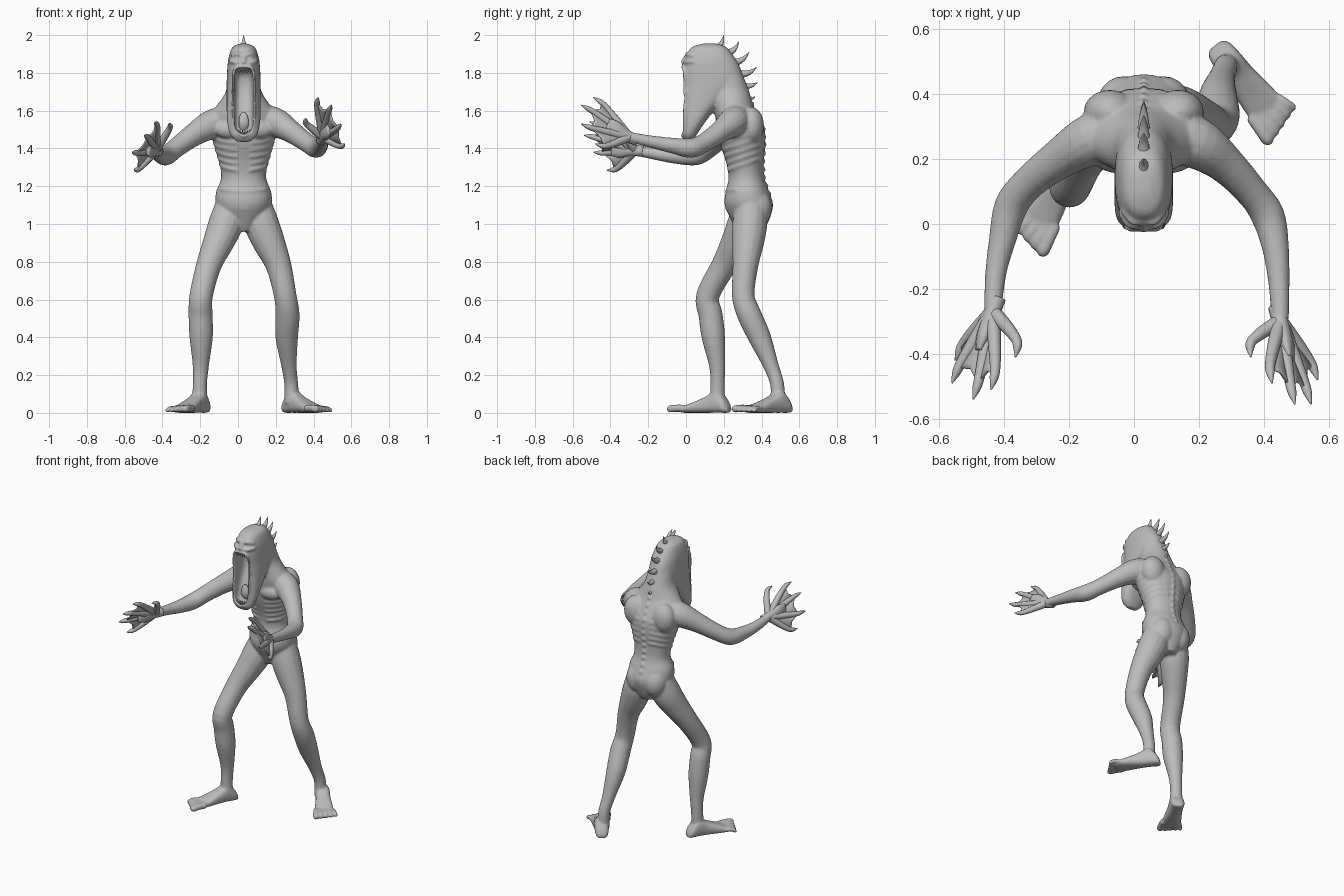
import bpy, bmesh, math
from mathutils import Vector, Matrix

if "Cube" in bpy.data.objects:
    bpy.data.objects.remove(bpy.data.objects["Cube"])

skin = bpy.data.materials.new("grey_skin")
skin.use_nodes = True
skin.diffuse_color = (0.5, 0.5, 0.5, 1)
skin.node_tree.nodes["Principled BSDF"].inputs["Base Color"].default_value = (0.5, 0.5, 0.5, 1)
X, Y, Z = Vector((1, 0, 0)), Vector((0, 1, 0)), Vector((0, 0, 1))
MID = 0.03


def catmull(rows, steps):
    """Smooth curve through rows of equal length."""
    out = []
    for i in range(len(rows) - 1):
        a, b, c, d = (rows[max(0, min(len(rows) - 1, i + k))] for k in (-1, 0, 1, 2))
        for s in range(steps):
            t = s / steps
            out.append([q + t * ((r - p) / 2 + t * ((2 * p - 5 * q + 4 * r - w) / 2
                        + t * (3 * q - p - 3 * r + w) / 2)) for p, q, r, w in zip(a, b, c, d)])
    return out + [list(rows[-1])]


def loft(bm, rows, ref=Z, axis=None, sides=16, steps=4, power=1.0):
    """Closed skin over elliptical sections (x, y, z, side radius, up radius)."""
    rows = catmull([tuple(r) if len(r) == 5 else (*r, r[-1]) for r in rows], steps)
    pts = [Vector(r[:3]) for r in rows]
    rings = []
    for i, r in enumerate(rows):
        tan = axis or (pts[min(i + 1, len(pts) - 1)] - pts[max(i - 1, 0)]).normalized()
        side = tan.cross(ref).normalized()
        up = side.cross(tan)
        ring = []
        for k in range(sides):
            a = math.tau * k / sides
            c, s = (math.copysign(abs(f) ** power, f) for f in (math.cos(a), math.sin(a)))
            ring.append(bm.verts.new(pts[i] + side * c * max(r[3], .001) + up * s * max(r[4], .001)))
        rings.append(ring)
    for lo, hi in zip(rings, rings[1:]):
        for k in range(sides):
            n = (k + 1) % sides
            bm.faces.new((lo[k], lo[n], hi[n], hi[k]))
    bm.faces.new(rings[0][::-1])
    bm.faces.new(rings[-1])


def ball(bm, place, size):
    bmesh.ops.create_icosphere(bm, subdivisions=3, radius=1,
                               matrix=Matrix.Translation(place) @ Matrix.Diagonal((*size, 1)))


def finish(name, bm):
    bmesh.ops.recalc_face_normals(bm, faces=bm.faces)
    for f in bm.faces:
        f.smooth = True
    mesh = bpy.data.meshes.new(name)
    bm.to_mesh(mesh)
    bm.free()
    mesh.materials.append(skin)
    ob = bpy.data.objects.new(name, mesh)
    bpy.context.scene.collection.objects.link(ob)
    return ob


# Head: long hanging jaw, given as height, front, back, half width
head = bmesh.new()
profile = [(1.955, .09, .16, .02), (1.935, .03, .215, .06), (1.88, -.005, .258, .08),
           (1.82, -.02, .29, .087), (1.75, -.018, .30, .09), (1.68, -.018, .23, .09),
           (1.6, -.018, .15, .09), (1.53, -.02, .095, .086), (1.47, -.02, .055, .07), (1.435, .0, .03, .035)]
loft(head, [(MID, (f + b) / 2, z, w, (b - f) / 2) for z, f, b, w in reversed(profile)],
     ref=Y, axis=Z, sides=32, power=.82)
head_ob = finish("head", head)

# Mouth cavity and eye sockets are cut from the head
cut = bmesh.new()
cavity = [(1.46, .02, .02), (1.49, .03, .045), (1.6, .065, .05), (1.7, .1, .05), (1.78, .1, .048), (1.825, .06, .036)]
loft(cut, [(MID, (b - .1) / 2, z, w, (b + .1) / 2) for z, b, w in cavity], ref=Y, axis=Z, sides=24, power=.6)
for s in (-1, 1):
    ball(cut, (MID + s * .036, -.008, 1.882), (.02, .026, .013))
cutter = finish("mouth_cutter", cut)
cutter.hide_render = True
mod = head_ob.modifiers.new("mouth", "BOOLEAN")
mod.operation, mod.object, mod.solver = "DIFFERENCE", cutter, "EXACT"
body = bmesh.new()
body.from_mesh(head_ob.evaluated_get(bpy.context.evaluated_depsgraph_get()).to_mesh())
for ob in (head_ob, cutter):
    bpy.data.objects.remove(ob)

# Torso: height, centre y, half width, half depth
torso = [(.96, .34, .05, .07), (1.02, .34, .105, .1), (1.1, .333, .146, .128), (1.17, .325, .146, .115),
         (1.24, .32, .12, .095), (1.32, .312, .128, .098), (1.42, .3, .158, .118), (1.5, .29, .18, .125),
         (1.57, .27, .185, .115), (1.63, .25, .14, .105), (1.7, .235, .095, .1), (1.78, .22, .08, .085)]
loft(body, [(MID, y, z, w, d) for z, y, w, d in torso], ref=Y, axis=Z, sides=32)


def section(z):
    for a, b in zip(torso, torso[1:]):
        if a[0] <= z <= b[0]:
            t = (z - a[0]) / (b[0] - a[0])
            return [p + t * (q - p) for p, q in zip(a, b)]
    return torso[-1]


# Ribs, buttocks, chest muscles, shoulder blades, belly folds and spine knobs
for s in (-1, 1):
    for i in range(6):
        rib = []
        for deg in range(-75, 80, 15):
            a = math.radians(deg)
            z = 1.32 + .036 * i + .035 * math.sin(a)
            _, y, w, d = section(z)
            rib.append((MID + s * w * math.cos(a) * .955, y + d * math.sin(a) * .955, z, .011))
        loft(body, rib, sides=8, steps=2)
    ball(body, (MID + s * .062, .375, 1.085), (.08, .08, .1))
    ball(body, (MID + s * .07, .20, 1.5), (.085, .045, .05))
    ball(body, (MID + s * .105, .345, 1.52), (.08, .068, .1))
for i in range(3):
    z = 1.08 + i * .045
    _, y, w, d = section(z)
    loft(body, [(MID + w * .97 * math.sin(t / 5), y - d * .96 * math.cos(t / 5), z + .012 * abs(t) / 4, .009)
                for t in range(-5, 6)], sides=8, steps=2)
for i in range(12):
    z = 1.16 + i * .043
    _, y, w, d = section(z)
    ball(body, (MID, y + d - .003, z), (.012, .013, .015))

# Face: brows, cheeks, lips, eyes, nose
for s in (-1, 1):
    loft(body, [(MID + s * .005, .004, 1.893, .009), (MID + s * .035, .006, 1.902, .01),
                (MID + s * .066, .04, 1.89, .008)], sides=8)
    loft(body, [(MID + s * .02, -.01, 1.85, .008), (MID + s * .05, -.002, 1.858, .01),
                (MID + s * .075, .04, 1.86, .008)], sides=8)
    loft(body, [(MID, -.02, 1.832, .008), (MID + s * .044, -.016, 1.824, .008), (MID + s * .058, -.01, 1.77, .006),
                (MID + s * .06, -.01, 1.6, .006), (MID + s * .045, -.012, 1.5, .007), (MID, -.018, 1.465, .01)], sides=8)
    ball(body, (MID + s * .036, .018, 1.882), (.014, .014, .012))
loft(body, [(MID, .008, 1.9, .008), (MID, -.014, 1.87, .009), (MID, -.018, 1.852, .014)], ref=Y, sides=8)

# Arms
arms = {
    "left": [(.09, .28, 1.555, .075), (.19, .25, 1.54, .08), (.28, .185, 1.49, .06), (.365, .095, 1.43, .05),
             (.412, .025, 1.402, .052), (.435, -.07, 1.415, .042), (.446, -.18, 1.435, .033), (.45, -.3, 1.46, .027)],
    "right": [(-.03, .29, 1.545, .075), (-.13, .26, 1.53, .08), (-.23, .2, 1.475, .062), (-.325, .125, 1.405, .052),
              (-.378, .055, 1.363, .052), (-.405, -.05, 1.36, .042), (-.425, -.15, 1.37, .033), (-.435, -.27, 1.39, .027)]}
for arm in arms.values():
    loft(body, arm)

# Legs
legs = [
    [(.1, .345, 1.1, .08), (.125, .338, 1.0, .092), (.165, .328, .9, .085), (.215, .315, .78, .068), (.25, .303, .62, .06),
     (.262, .335, .52, .064), (.258, .39, .4, .06), (.27, .45, .25, .041), (.282, .483, .15, .037), (.285, .485, .05, .04)],
    [(-.04, .335, 1.1, .08), (-.065, .31, 1.0, .092), (-.105, .265, .9, .082), (-.155, .2, .78, .067), (-.195, .115, .62, .062),
     (-.198, .13, .52, .064), (-.195, .145, .4, .062), (-.197, .165, .25, .043), (-.202, .167, .15, .038), (-.202, .165, .05, .04)]]
for leg in legs:
    loft(body, leg, ref=Y)

# Feet with five toes each: heel, ball-of-foot direction, outer side
sole = [(0, .024, .03), (.02, .04, .07), (.07, .045, .12), (.13, .047, .09), (.2, .056, .06), (.25, .058, .042), (.28, .05, .026)]
for heel, toward, outer in ((Vector((.25, .55, 0)), Vector((.2, -.25, 0)), 1),
                            (Vector((-.17, .23, 0)), Vector((-.155, -.28, 0)), -1)):
    u = toward.normalized()
    side = Z.cross(u) * outer
    loft(body, [(*(heel + u * t + Z * h / 2), w, h / 2) for t, w, h in sole], axis=u, power=.75)
    for i in range(5):
        r = .02 - .0018 * i
        start = heel + u * .24 + side * (.025 * i - .05)
        end = start + u * (.105 - .009 * i) + side * .007 * (i - 1)
        loft(body, [(*(start + Z * .024), r), (*(start.lerp(end, .5) + Z * .025), r),
                    (*(start.lerp(end, .85) + Z * r), r), (*(end + Z * r * .7), r * .4)], sides=10)

body_ob = finish("body", body)
mod = body_ob.modifiers.new("fuse", "REMESH")
mod.mode, mod.voxel_size, mod.use_smooth_shade = "VOXEL", .0075, True
mod = body_ob.modifiers.new("soften", "SMOOTH")
mod.factor, mod.iterations = .5, 4

# Hands: clawed fingers fanned from the wrist, with webs between all but the thumb
tips = {"left": [(.36, -.41, 1.56), (.425, -.49, 1.67), (.495, -.555, 1.63), (.545, -.555, 1.53), (.565, -.48, 1.425)],
        "right": [(-.365, -.41, 1.53), (-.44, -.51, 1.54), (-.495, -.54, 1.47), (-.56, -.49, 1.38), (-.55, -.42, 1.285)]}
for name, ends in tips.items():
    wrist = Vector(arms[name][-1][:3])
    ends = [Vector(e) for e in ends]
    mean = sum(ends[1:], Vector()) / 4
    hand, web = bmesh.new(), bmesh.new()
    loft(hand, [(*wrist.lerp(mean, t), a, b) for t, a, b in
                ((-.2, .026, .027), (.1, .025, .034), (.35, .024, .05), (.55, .012, .045))])
    paths = []
    for i, e in enumerate(ends):
        spread = (e - mean) * .16
        stops = [wrist, wrist.lerp(e, .4) + spread * .7, wrist.lerp(e, .7) + spread, wrist.lerp(e, .85) + spread * .7, e]
        loft(hand, [(*p, r) for p, r in zip(stops, (.024, .02, .016, .013, .002))], sides=10)
        paths.append([Vector(p) for p in catmull([tuple(p) for p in stops], 4)])
    for a, b in zip(paths[1:], paths[2:]):
        rows = [[web.verts.new(p) for p in (a[k], (a[k - k // 4] + b[k - k // 4]) / 2, b[k])] for k in range(2, 11)]
        for lo, hi in zip(rows, rows[1:]):
            for k in (0, 1):
                web.faces.new((lo[k], lo[k + 1], hi[k + 1], hi[k]))
    finish(name + "_hand", hand)
    web_ob = finish(name + "_hand_webbing", web)
    mod = web_ob.modifiers.new("thickness", "SOLIDIFY")
    mod.thickness, mod.offset = .008, 0

# Spines down the back of the head
spines = bmesh.new()
for y, z, ty, tz, r in ((.16, 1.93, .2, 2.0, .02), (.215, 1.9, .28, 1.965, .022), (.25, 1.85, .335, 1.91, .022),
                        (.28, 1.79, .375, 1.83, .022), (.29, 1.73, .38, 1.75, .02), (.315, 1.67, .365, 1.675, .015)):
    loft(spines, [(MID, y, z, r), (MID, (y + ty) / 2 + .008, (z + tz) / 2 - .008, r * .6), (MID, ty, tz, .001)], ref=X, sides=10)
finish("head_spines", spines)

# Tongue and teeth
inner = bmesh.new()
loft(inner, [(MID, .05, 1.49, .02, .012), (MID, .03, 1.53, .026, .012), (MID, .035, 1.57, .022, .01), (MID, .04, 1.59, .008, .005)], ref=Y)
for z, tip, w in ((1.815, -.018, .035), (1.475, .025, .032)):
    for i in range(6):
        x = MID + w * (i / 2.5 - 1)
        loft(inner, [(x, -.002, z, .006), (x, -.003, z + tip, .001)], ref=Y, sides=6)
finish("tongue_and_teeth", inner)
